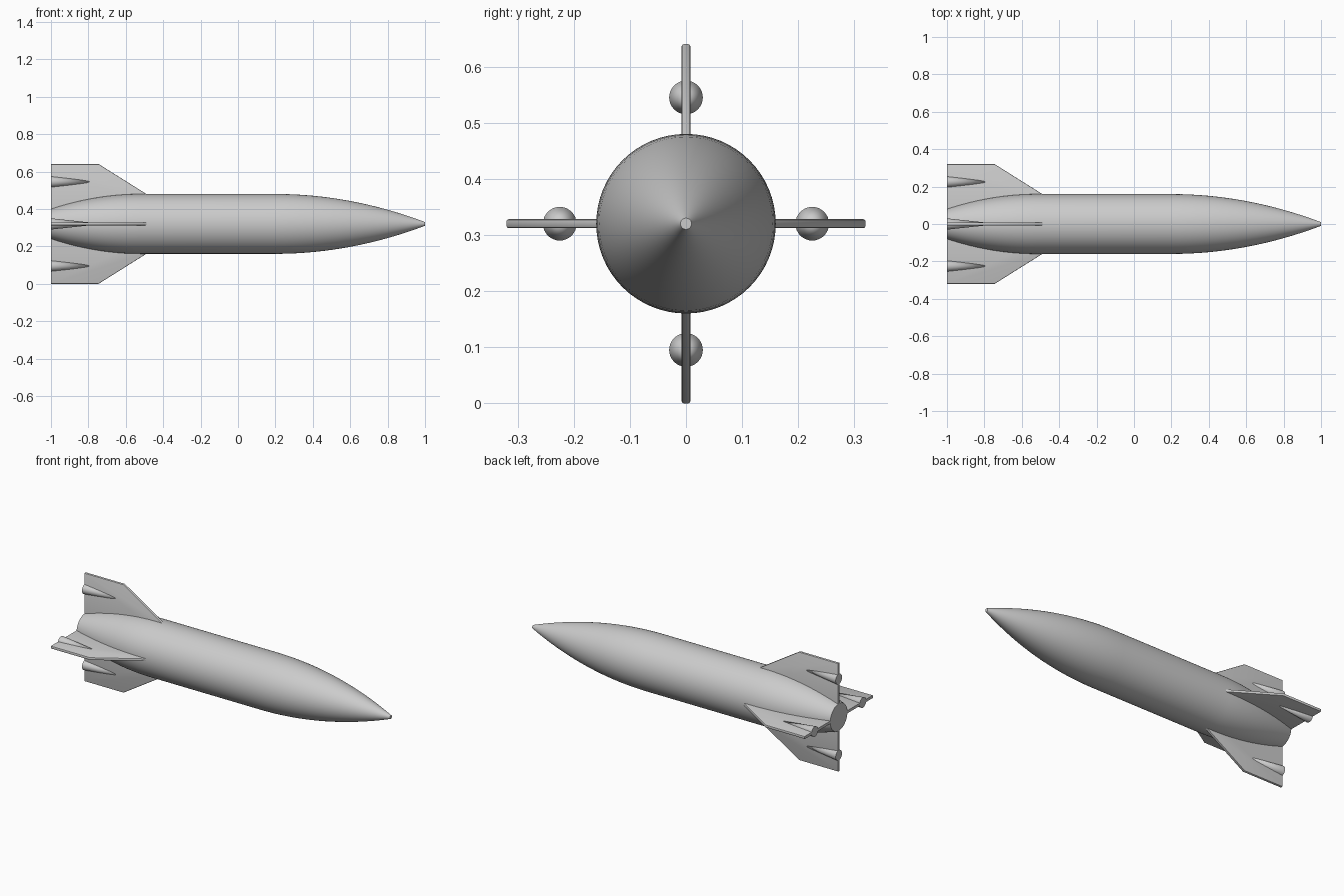
import bpy, bmesh, math
from mathutils import Matrix, Vector

if "Cube" in bpy.data.objects:
    bpy.data.objects.remove(bpy.data.objects["Cube"], do_unlink=True)

AXIS_Z = 0.32
SIDES = 64

grey = bpy.data.materials.new("light_grey")
grey.use_nodes = True
grey.diffuse_color = (0.6, 0.6, 0.6, 1)
grey.node_tree.nodes["Principled BSDF"].inputs["Base Color"].default_value = (0.6, 0.6, 0.6, 1)


def finish(name, bm, angle):
    """Turn a bmesh into a smooth-shaded object with sharp edges kept."""
    bmesh.ops.recalc_face_normals(bm, faces=bm.faces)
    mesh = bpy.data.meshes.new(name)
    bm.to_mesh(mesh)
    bm.free()
    obj = bpy.data.objects.new(name, mesh)
    bpy.context.collection.objects.link(obj)
    mesh.materials.append(grey)
    bpy.ops.object.select_all(action="DESELECT")
    obj.select_set(True)
    bpy.context.view_layer.objects.active = obj
    bpy.ops.object.shade_smooth_by_angle(angle=math.radians(angle))
    return obj


def lathe(name, profile):
    """Revolve (x, radius) points around the long axis and cap both ends."""
    bm = bmesh.new()
    rings = []
    for x, r in profile:
        angles = [math.tau * i / SIDES for i in range(SIDES)]
        rings.append([bm.verts.new((x, r * math.cos(a), AXIS_Z + r * math.sin(a))) for a in angles])
    for a, b in zip(rings, rings[1:]):
        for i in range(SIDES):
            j = (i + 1) % SIDES
            bm.faces.new((a[i], a[j], b[j], b[i]))
    bm.faces.new(rings[0])
    bm.faces.new(rings[-1])
    return finish(name, bm, 35)


# Body: tapering tail, straight middle and long pointed nose
STEPS = 16
tail = [(-0.52 - 0.48 * t, 0.16 - 0.08 * t * t) for t in (1 - i / STEPS for i in range(STEPS + 1))]
nose = [(0.2 + 0.8 * t, 0.16 - 0.15 * t * t) for t in (i / STEPS for i in range(STEPS + 1))]
lathe("body", tail + nose)


def turn(angle):
    """Place a part, built upright over the x axis, around the body."""
    return Matrix.Translation((0, 0, AXIS_Z)) @ Matrix.Rotation(angle, 4, "X")


FIN = [(-1, 0.07), (-1, 0.32), (-0.745, 0.32), (-0.49, 0.16), (-0.46, 0.141), (-0.46, 0.07)]
THICK = 0.016

for k, side in enumerate(("top", "right", "bottom", "left")):
    place = turn(k * math.pi / 2)

    # Swept fin with softened edges
    bm = bmesh.new()
    face = bm.faces.new([bm.verts.new((x, -THICK / 2, r)) for x, r in FIN])
    made = bmesh.ops.extrude_face_region(bm, geom=[face])["geom"]
    bmesh.ops.translate(bm, vec=(0, THICK, 0), verts=[v for v in made if isinstance(v, bmesh.types.BMVert)])
    rim = [e for e in bm.edges if abs(e.verts[0].co.y - e.verts[1].co.y) < 1e-5
           and max(v.co.z for v in e.verts) > 0.15 and (e.verts[0].co.x + e.verts[1].co.x) / 2 > -0.99]
    bmesh.ops.bevel(bm, geom=rim, offset=0.004, segments=2, profile=0.5, affect="EDGES")
    bmesh.ops.transform(bm, matrix=place, verts=bm.verts)
    finish(side + "_fin", bm, 30)

    # Cone-shaped pod set through the fin
    bm = bmesh.new()
    bmesh.ops.create_cone(bm, cap_ends=True, segments=32, radius1=0.03, radius2=0, depth=0.28)
    lay = Matrix.Translation((-0.86, 0, 0.225)) @ Matrix.Rotation(math.pi / 2, 4, "Y")
    bmesh.ops.transform(bm, matrix=place @ lay, verts=bm.verts)
    finish(side + "_fin_pod", bm, 40)
